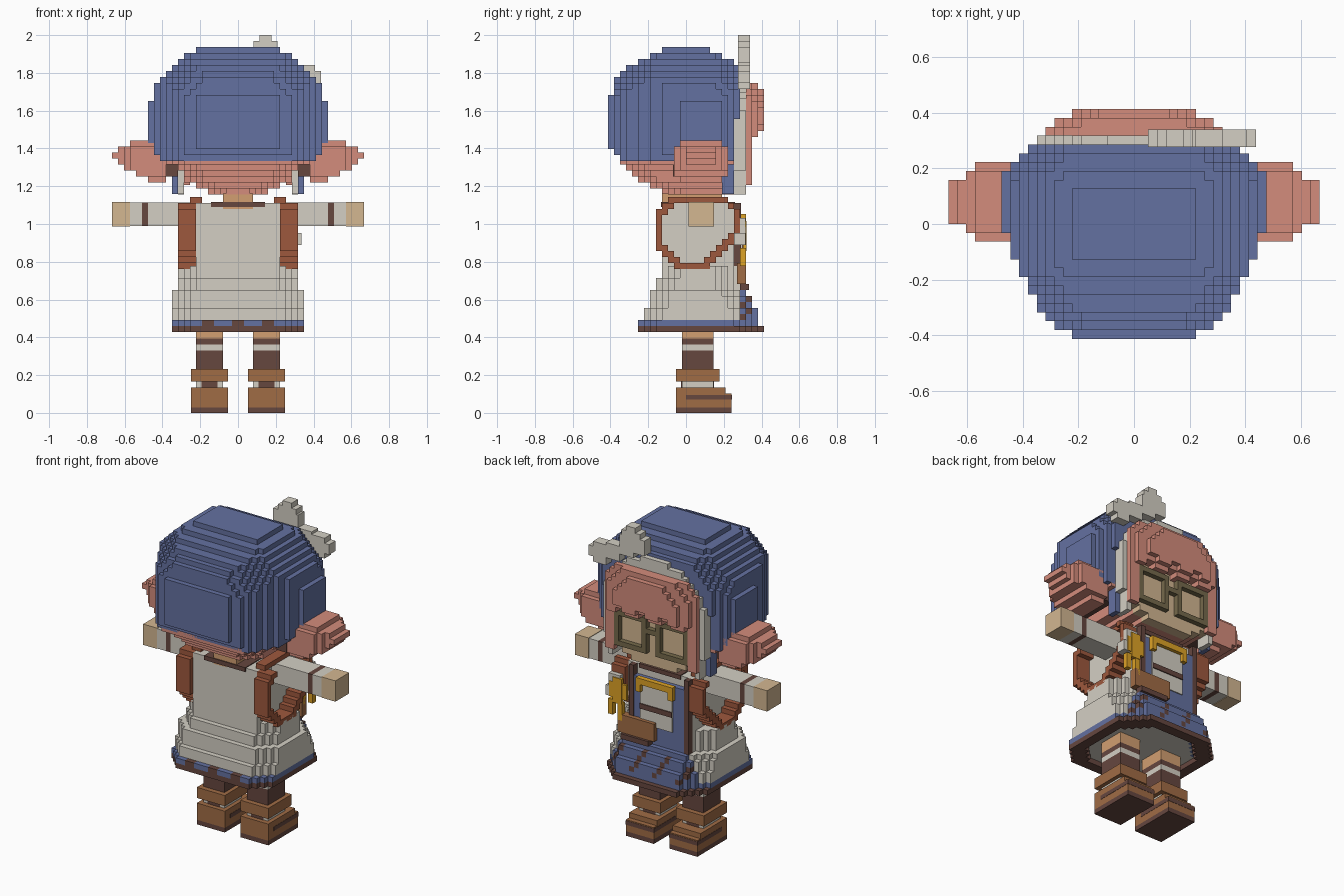
import bpy, bmesh

if "Cube" in bpy.data.objects:
    bpy.data.objects.remove(bpy.data.objects["Cube"], do_unlink=True)

V = 2 / 63  # size of one block

PALETTE = {
    "hat_blue": (100, 113, 161), "hair_salmon": (212, 140, 124), "cloth_grey": (212, 207, 196),
    "skin_tan": (211, 183, 145), "skin_peach": (210, 159, 113), "strap_rust": (158, 88, 61),
    "leather_brown": (160, 108, 69), "dark_brown": (102, 71, 63), "gold": (222, 163, 38),
    "glasses_olive": (118, 106, 76),
}
MATS = {}
for name, rgb in PALETTE.items():
    lin = [((c / 255 + 0.055) / 1.055) ** 2.4 for c in rgb] + [1]
    m = bpy.data.materials.new(name)
    m.use_nodes = True
    m.diffuse_color = lin
    m.node_tree.nodes["Principled BSDF"].inputs["Base Color"].default_value = lin
    MATS[name] = m
BLUE, HAIR, GREY, SKIN, PEACH, RUST, BROWN, DARK, GOLD, OLIVE = PALETTE


def finish(name, bm, used):
    mesh = bpy.data.meshes.new(name)
    bm.to_mesh(mesh)
    bm.free()
    for u in used:
        mesh.materials.append(MATS[u])
    bpy.context.collection.objects.link(bpy.data.objects.new(name, mesh))


def boxes(name, items):
    """Items are (colour, x0, x1, y0, y1, z0, z1) in blocks."""
    bm, used = bmesh.new(), []
    for col, x0, x1, y0, y1, z0, z1 in items:
        if col not in used:
            used.append(col)
        vs = [bm.verts.new((x * V, y * V, z * V)) for z in (z0, z1) for y in (y0, y1) for x in (x0, x1)]
        for f in ((0, 2, 3, 1), (4, 5, 7, 6), (0, 1, 5, 4), (2, 6, 7, 3), (0, 4, 6, 2), (1, 3, 7, 5)):
            bm.faces.new([vs[i] for i in f]).material_index = used.index(col)
    bmesh.ops.recalc_face_normals(bm, faces=bm.faces[:])
    finish(name, bm, used)


def mirrored(items):
    return items + [(c, -b, -a, *rest) for c, a, b, *rest in items]


def cells(name, xr, yr, zr, rule, dz=0.0):
    """Stepped solid: rule(x, y, z) takes a block's low corner and gives its colour or None."""
    grid = {}
    for x in range(*xr):
        for y in range(*yr):
            for z in range(*zr):
                c = rule(x, y, z)
                if c:
                    grid[x, y, z] = c
    used = sorted(set(grid.values()))
    bm, verts = bmesh.new(), {}

    def vert(p):
        if p not in verts:
            verts[p] = bm.verts.new((p[0] * V, p[1] * V, (p[2] + dz) * V))
        return verts[p]

    for p, col in grid.items():
        for a in range(3):
            for s in (0, 1):
                n = list(p)
                n[a] += 2 * s - 1
                if tuple(n) in grid:
                    continue
                quad = []
                for i, j in ((0, 0), (1, 0), (1, 1), (0, 1)):
                    q = list(p)
                    q[a] += s
                    q[(a + 1) % 3] += i
                    q[(a + 2) % 3] += j
                    quad.append(vert(tuple(q)))
                bm.faces.new(quad if s else quad[::-1]).material_index = used.index(col)
    finish(name, bm, used)


def ax(x):
    return abs(x + 0.5)


# Hat: overlap of three rounded outlines, with softened corners
FRONT = [13, 14, 14] + [15] * 7 + [14] * 3 + [13, 12, 11, 10, 9, 7]          # half width by z
BACK = [-11, -12] + [-13] * 9 + [-12] * 3 + [-11, -10, -8, -6, -4]          # back edge by z
PLAN = [7, 9, 10, 11, 11, 12, 12, 13, 13, 14, 14, 14] + [15] * 7 + [14, 13, 12]  # half width by y


def hat(x, y, z):
    lo = BACK[z - 42]
    hi = 8 if z < 49 else min(9, -lo)
    soft = (ax(x) / 15.5) ** 2 + ((y + 0.5) / 14) ** 2 + ((z + 0.5 - 47) / 15) ** 2
    return BLUE if ax(x) < min(FRONT[z - 42], PLAN[y + 13]) and lo <= y < hi and soft < 1.13 else None


cells("hat", (-15, 15), (-13, 9), (42, 61), hat)

# Face with the pale hat trim round it
def face(x, y, z):
    a = ax(x)
    if a < 9 and z < 48:
        return SKIN if a < {36: 5, 37: 7}.get(z, 9) else None
    if z < 40:
        return GREY if a < 10 else None
    if z < 46:
        return GREY if a < 11 else None
    if y == 8 and z >= 49:
        return None
    return GREY if (a / 11.2) ** 2 + ((z + 0.5 - 46) / 11) ** 2 < 1 else None


cells("face_and_trim", (-12, 12), (8, 10), (36, 58), face, 0.4)
boxes("hat_side_flaps", mirrored([(BLUE, 10, 11, 6, 8, 36.5, 42.3), (GREY, 9, 10, 7, 8, 36.5, 42.3)]))

# Hair below the hat
NAPE = [(5, -4), (7, -6), (9, -8), (9, -9), (10, -10), (12, -11)]


def nape(x, y, z):
    w, lo = NAPE[z - 36]
    return HAIR if lo <= y < 8 and ax(x) < min(w, PLAN[y + 13] - 1, w - 3 + (y - lo)) else None


cells("nape_hair", (-12, 12), (-11, 8), (36, 42), nape, 0.4)

# Fringe over the forehead and strands beside the face
def fringe(x, y, z):
    a = ax(x)
    w, lo, hi = ((10, 46, 55), (9, 46, 54), (7, 47, 53))[y - 10]
    if y == 10 and 8 < a < 10 and 38 <= z < 47:
        return HAIR
    lo += 1 if x % 5 in (0, 1) else 0
    top = hi - max(0, a - (w - 3))
    return HAIR if a < w and lo <= z < top + 0.5 else None


cells("fringe", (-10, 10), (10, 13), (38, 55), fringe)

# Hair bunches with ties
BUNCH = [15, 17, 19, 20, 21, 20, 18]  # reach by z


def bunch(x, y, z):
    d = min(y + 2, 6 - y)
    h = min(z - 38, 44 - z)
    return HAIR if 12 < ax(x) < min(BUNCH[z - 38], 18 + d * 1.5) and d + h >= 1 else None


cells("hair_bunches", (-21, 21), (-2, 7), (38, 45), bunch, 0.4)
boxes("hair_ties", mirrored([(DARK, 10, 12.1, -2.2, 6, 39.4, 41.4)]))

# Bow
boxes("bow", [(GREY, 1.6, 7, 8.7, 10.7, 58, 61), (GREY, 2.6, 6.6, 8.7, 10.7, 61, 62), (GREY, 3.6, 5.6, 8.7, 10.7, 62, 63),
              (GREY, 4, 7, 8.7, 10.7, 57, 58), (GREY, 7, 10, 8.7, 10.7, 55.5, 58.5),
              (GREY, 10, 12.8, 8.7, 10.7, 54, 58), (GREY, 12.8, 13.8, 8.7, 10.7, 55, 57)])

# Glasses
def glasses(x, y, z):
    a = ax(x)
    rim = 1 < a < 8 and (a < 2 or a > 7 or z in (39, 45))
    return OLIVE if rim or (a < 1 and z == 43) else None


cells("glasses", (-8, 8), (10, 11), (39, 46), glasses)

# Neck, torso and collar
boxes("neck", [(PEACH, -2.5, 2.5, -4, 6, 34, 36.6)])
boxes("torso", [(GREY, -7, 7, -4, 8, 24, 35)])
boxes("collar", [(DARK, -4.5, 4.5, -4.2, 8.2, 34.3, 35.15)])

# Arms
boxes("arms", mirrored([(GREY, 7, 15, 0.4, 4.6, 31.2, 35.1), (DARK, 15, 16, 0.4, 4.6, 31.2, 35.1),
                        (GREY, 16, 18, 0.4, 4.6, 31.2, 35.1), (SKIN, 18, 21, 0.4, 4.7, 31.1, 35.2)]))

# Shoulder straps: loops about two blocks thick
def in_loop(y, z):
    y, z = y + 0.5, z + 0.5
    return -5 < y < 9 and 24 < z < 36 and y - z < -20.5 and y + z > 22 and z - y < 39 and y + z < 43


def strap(x, y, z):
    a = ax(x)
    if not (6 < a < 8 if z == 35 else 7 < a < 10) or not in_loop(y, z):
        return None
    hole = all(in_loop(y + i, z + j) for i, j in ((1, 0), (-1, 0), (0, 1), (0, -1), (1, -1), (-1, -1), (-1, 1)))
    return None if hole else RUST


cells("shoulder_straps", (-10, 10), (-5, 9), (24, 36), strap)

# Skirt: pale coat at the back and sides, striped blue cloth on the +y side
SKIRT = [(11, -8, 13), (11, -8, 12), (11, -7, 12), (11, -7, 12), (11, -6, 11), (11, -6, 11),
         (11, -6, 10), (10, -5, 9), (10, -5, 9), (10, -4, 9), (10, -4, 9)]


def skirt(x, y, z):
    a = ax(x)
    w, lo, hi = SKIRT[z - 13]

    def inside(m):
        return (lo + m <= y < hi - m and a < w - m
                and a < w - m - 3 + (y - lo - m) and a < w - m - 5 + (hi - m - y))

    if not inside(0):
        return None
    if z == 13:
        return None if inside(2) else DARK
    if z == 14:
        return GREY if inside(2) else (DARK if x % 5 in (0, 4) and y < -6 else BLUE)
    if y >= (9 if z > 15 else 8) and a < 9:
        return DARK if (x + z // 2) % 5 == 0 and z < 19 else BLUE
    return GREY


cells("skirt", (-11, 11), (-8, 13), (13, 24), skirt, 0.5)

# Pinafore with panel, clasp and pouch
boxes("pinafore", [(BLUE, -6, 5, 8, 9.1, 19, 33), (DARK, -7, -6, 8, 9.2, 20.5, 35), (DARK, 5, 6, 8, 9.2, 20.5, 35),
                   (GREY, -3.5, 3.5, 9, 9.3, 24, 32), (DARK, -3.5, 3.5, 9.3, 9.5, 27, 28)])
boxes("clasp", [(GOLD, -4, 4, 9, 10, 32, 33.2), (GOLD, -4, -3, 9, 10, 30.5, 32), (GOLD, 3, 4, 9, 10, 30.5, 32)])
boxes("pouch", [(BROWN, 0, 8, 8.5, 10, 21.5, 25), (DARK, 1, 7, 9, 10.5, 20.5, 21.5)])

# Hanging charm: pale petals, round centre and two tails
boxes("charm", [(GREY, 8, 10.6, 8, 9.9, 28, 30), (GREY, 7.5, 10, 8, 9.9, 30, 32.5), (GOLD, 6, 9.8, 9.5, 10, 28, 31),
                (GOLD, 7, 9, 9.5, 10.1, 27, 32), (GOLD, 7, 8, 9, 10, 23.8, 27.2), (GOLD, 9, 10, 9, 10, 24.5, 27.5)])

# Legs with striped socks
sock = [(PEACH, 12.4, 14.5), (DARK, 11.4, 12.4), (GREY, 10.4, 11.4), (DARK, 5.2, 10.4), (GREY, 4.1, 5.2)]
boxes("legs", mirrored([(c, 2.5, 7, -0.7, 4.6, a, b) for c, a, b in sock]))

# Boots: sole, body, side stripe and cuff
boxes("boots", mirrored([(DARK, 1.7, 7.8, -1.7, 7.6, 0, 0.9), (BROWN, 1.7, 7.8, -1.7, 7.6, 0.9, 3.2),
                         (BROWN, 1.7, 7.8, -1.7, 6.6, 3.2, 4.2), (DARK, 1.65, 7.85, 0, 7.65, 2.2, 3),
                         (BROWN, 1.7, 7.8, -1.7, 5.6, 5.2, 7.3), (DARK, 3.4, 6.1, -0.8, 4.7, 4.2, 5.2)]))
